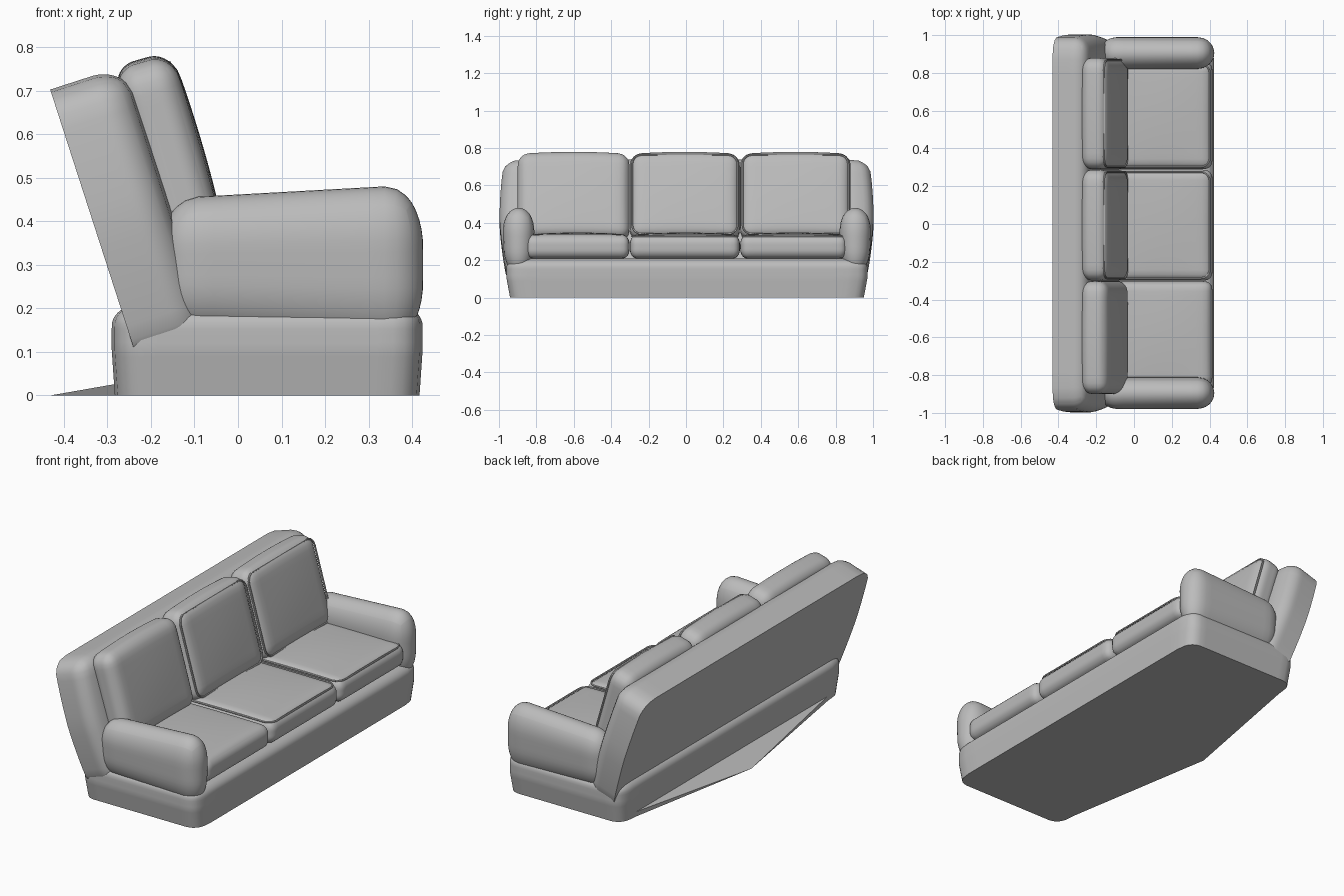
import bpy, bmesh, math
from mathutils import Vector, Matrix

cube = bpy.data.objects.get("Cube")
if cube:
    bpy.data.objects.remove(cube)

fabric = bpy.data.materials.new("grey fabric")
fabric.use_nodes = True
GREY = (0.5, 0.5, 0.5, 1)
fabric.diffuse_color = GREY
fabric.node_tree.nodes["Principled BSDF"].inputs["Base Color"].default_value = GREY


def finish(name, bm, angle=40):
    """Turn a bmesh into a shaded object."""
    bmesh.ops.recalc_face_normals(bm, faces=bm.faces)
    mesh = bpy.data.meshes.new(name)
    bm.to_mesh(mesh)
    bm.free()
    mesh.materials.append(fabric)
    ob = bpy.data.objects.new(name, mesh)
    bpy.context.collection.objects.link(ob)
    bpy.ops.object.select_all(action='DESELECT')
    ob.select_set(True)
    bpy.context.view_layer.objects.active = ob
    bpy.ops.object.shade_smooth_by_angle(angle=math.radians(angle))
    return ob


def soft_box(name, centre, half, radius, tilt=0, flat=None, deform=None):
    """Box with rounded edges; flat is an axis whose low side stays square."""
    bm = bmesh.new()
    bmesh.ops.create_cube(bm, size=2)
    bmesh.ops.subdivide_edges(bm, edges=bm.edges, cuts=19, use_grid_fill=True)
    place = Matrix.Translation(centre) @ Matrix.Rotation(-tilt, 4, 'Y')
    for v in bm.verts:
        # crowd the grid towards the edges, then round them
        unit = Vector([math.sin(c * math.pi / 2) for c in v.co])
        q = Vector([u * h for u, h in zip(unit, half)])
        inner = Vector([max(r - h, min(h - r, c)) for c, h, r in zip(q, half, radius)])
        if flat is not None and unit[flat] < 0:
            inner[flat] = q[flat]
        n = Vector([(a - b) / r for a, b, r in zip(q, inner, radius)])
        if n.length > 1e-6:
            n *= max(abs(c) for c in n) / n.length
        q = Vector([i + c * r for i, c, r in zip(inner, n, radius)])
        if deform:
            q = deform(q, unit)
        v.co = place @ q
    return finish(name, bm)


def piping(name, centre, half_a, half_b, axis, tilt=0):
    """Thin welt around a cushion face lying across the given axis."""
    bm = bmesh.new()
    place = Matrix.Translation(centre) @ Matrix.Rotation(-tilt, 4, 'Y')
    rings, corner, thick = [], 0.05, 0.005
    for k in range(24):
        a = 2 * math.pi * (k // 6 * 5 + k % 6) / 20
        sx = 1 if k // 6 in (0, 3) else -1
        sy = 1 if k // 6 in (0, 1) else -1
        d = Vector((math.cos(a), math.sin(a)))
        p = Vector((sx * (half_a - corner), sy * (half_b - corner))) + d * corner
        ring = []
        for j in range(6):
            b = 2 * math.pi * j / 6
            s, t = p + d * thick * math.cos(b), thick * math.sin(b)
            local = (s.x, s.y, t) if axis == 'Z' else (t, s.y, s.x)
            ring.append(bm.verts.new(place @ Vector(local)))
        rings.append(ring)
    for r0, r1 in zip(rings, rings[1:] + rings[:1]):
        for j in range(6):
            bm.faces.new((r0[j], r0[j - 1], r1[j - 1], r1[j]))
    return finish(name, bm)


# Plinth with slightly drawn-in foot
def plinth_shape(q, u):
    s = 1 - 0.02 * max(0, -u.z)
    return Vector((q.x * s, q.y * s, q.z))


soft_box("base", (0.067, 0.005, 0.105), (0.357, 0.965, 0.105), (0.07, 0.09, 0.05),
         flat=2, deform=plinth_shape)

# Low pointed flap behind the plinth
bm = bmesh.new()
rim = [bm.verts.new((-0.27, y, z)) for y, z in
       ((-0.9, 0), (0.91, 0), (0.91, 0.028), (-0.9, 0.028))]
tip = bm.verts.new((-0.43, 0.05, 0))
bm.faces.new(rim)
for i in range(4):
    bm.faces.new((rim[i], rim[i - 1], tip))
finish("base_rear_flap", bm, 10)


# Leaning back shell, square at the rear and rounded at the front
def back_shape(q, u):
    return Vector((q.x, q.y * (1 - 0.025 * u.z * u.z - 0.02 * max(0, -u.z)), q.z))


soft_box("back_rest", (-0.243, 0.003, 0.412), (0.09, 1.0, 0.334), (0.08, 0.09, 0.07),
         tilt=math.radians(17.9), flat=0, deform=back_shape)


# Arms: oval section, deeper towards the front
def arm_shape(q, u):
    taper = 1 + 0.1 * u.x
    return Vector((q.x, q.y * (1 + 0.1 * u.z), q.z * taper))


for side, y in (("right", -0.895), ("left", 0.905)):
    soft_box(side + "_arm", (0.122, y, 0.3), (0.303, 0.082, 0.168),
             (0.09, 0.082, 0.13), deform=arm_shape)


# Cushions, three along the seat
def puff_seat(q, u):
    q.z += 0.012 * max(0, u.z) * (1 - u.x ** 2) * (1 - u.y ** 2)
    return q


def puff_back(q, u):
    q.z += 0.012 * max(0, u.z) * (1 - u.y ** 2)
    q.x += 0.01 * max(0, u.x) * (1 - u.z ** 2) * (1 - u.y ** 2)
    return q


LEAN = math.radians(16)
spans = (("right", -0.86, -0.302, -0.9, False),
         ("middle", -0.3, 0.288, -0.3, True),
         ("left", 0.29, 0.86, 0.29, True))
for name, y0, y1, back_y0, welted in spans:
    y, w = (y0 + y1) / 2, (y1 - y0) / 2
    soft_box(name + "_seat_cushion", (0.12, y, 0.272), (0.295, w, 0.064),
             (0.05, 0.04, 0.05), deform=puff_seat)
    back_y1 = 0.88 if name == "left" else y1
    by, bw = (back_y0 + back_y1) / 2, (back_y1 - back_y0) / 2
    soft_box(name + "_back_cushion", (-0.155, by, 0.535), (0.072, bw, 0.235),
             (0.055, 0.06, 0.06), tilt=LEAN, deform=puff_back)
    if welted:
        piping(name + "_seat_piping", (0.13, y, 0.328), 0.272, w - 0.012, 'Z')
        front = Vector((math.cos(LEAN), 0, math.sin(LEAN))) * 0.06
        piping(name + "_back_piping", Vector((-0.155, by, 0.535)) + front,
               0.22, bw - 0.012, 'X', LEAN)
